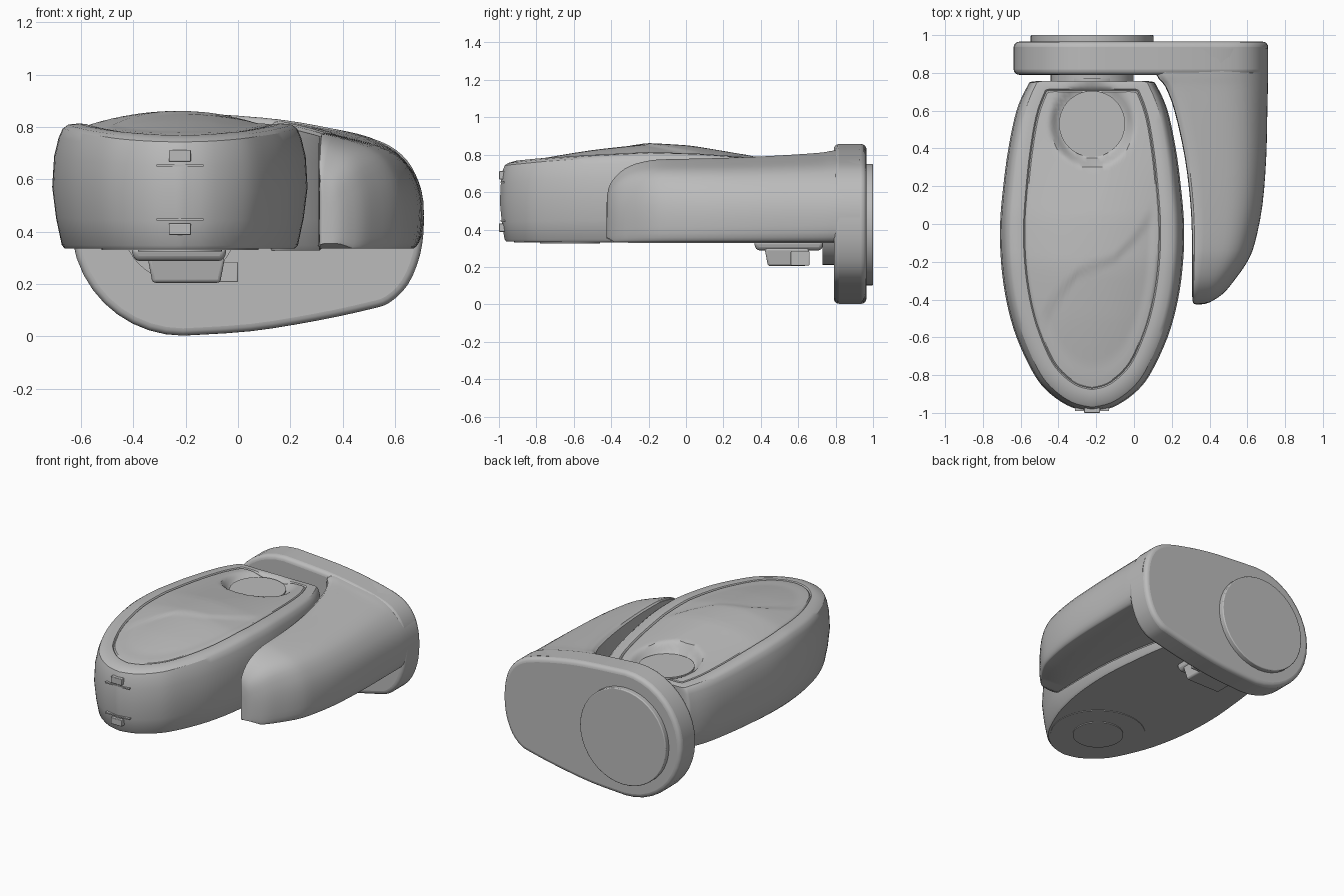
import bpy, bmesh, math

if "Cube" in bpy.data.objects:
    bpy.data.objects.remove(bpy.data.objects["Cube"])

CX = -0.222          # centre line of the pod
FLOOR = 0.335        # underside of pod and arm

grey = bpy.data.materials.new("plain_grey")
grey.diffuse_color = (0.5, 0.5, 0.5, 1)
grey.use_nodes = True
grey.node_tree.nodes["Principled BSDF"].inputs["Base Color"].default_value = grey.diffuse_color


def finish(name, bm, bevel=0, segments=3, angle=32):
    bmesh.ops.recalc_face_normals(bm, faces=bm.faces)
    me = bpy.data.meshes.new(name)
    bm.to_mesh(me)
    bm.free()
    me.materials.append(grey)
    ob = bpy.data.objects.new(name, me)
    bpy.context.collection.objects.link(ob)
    if bevel:
        mod = ob.modifiers.new("bevel", "BEVEL")
        mod.width, mod.segments, mod.limit_method = bevel, segments, "ANGLE"
        mod.angle_limit = math.radians(40)
    bpy.ops.object.select_all(action="DESELECT")
    ob.select_set(True)
    bpy.context.view_layer.objects.active = ob
    bpy.ops.object.shade_smooth_by_angle(angle=math.radians(angle))
    return ob


def loft(name, rings, **kw):
    """Skin closed rings of equal length and cap both ends."""
    bm = bmesh.new()
    vs = [[bm.verts.new(p) for p in r] for r in rings]
    n = len(vs[0])
    for a, b in zip(vs, vs[1:]):
        for i in range(n):
            j = (i + 1) % n
            bm.faces.new((a[i], a[j], b[j], b[i]))
    bm.faces.new(vs[0])
    bm.faces.new(vs[-1])
    return finish(name, bm, **kw)


def block(name, x0, x1, y0, y1, z0, z1, taper=0, bevel=0):
    def ring(z, t):
        return [(x0 + t, y0 + t, z), (x1 - t, y0 + t, z), (x1 - t, y1 - t, z), (x0 + t, y1 - t, z)]
    return loft(name, [ring(z0, taper), ring(z1, 0)], bevel=bevel)


def disc(name, x, c, r, a, b, axis, n=48, bevel=0):
    """Round plate from a to b along y or z."""
    def ring(d):
        pts = []
        for i in range(n):
            t = 2 * math.pi * i / n
            u, v = x + r * math.cos(t), c + r * math.sin(t)
            pts.append((u, d, v) if axis == "y" else (u, v, d))
        return pts
    return loft(name, [ring(a), ring(b)], bevel=bevel)


def lerp(table, t):
    if t <= table[0][0]:
        return table[0][1]
    for (a, u), (b, v) in zip(table, table[1:]):
        if t <= b:
            return u + (v - u) * (t - a) / (b - a)
    return table[-1][1]


def smooth(a, b, t):
    t = min(1, max(0, (t - a) / (b - a)))
    return t * t * (3 - 2 * t)


def spline(pts, k):
    out = []
    for i in range(len(pts) - 1):
        p0, p1, p2, p3 = pts[max(i - 1, 0)], pts[i], pts[i + 1], pts[min(i + 2, len(pts) - 1)]
        for s in range(k):
            t = s / k
            out.append(tuple(0.5 * (2 * b + (c - a) * t + (2 * a - 5 * b + 4 * c - d) * t * t
                                    + (3 * b - a - 3 * c + d) * t ** 3)
                             for a, b, c, d in zip(p0, p1, p2, p3)))
    return out + [pts[-1]]


# Pod plan outline: half width and y, mirrored about the centre line
half = spline([(0, .755), (.17, .755), (.31, .755), (.345, .725), (.40, .6), (.443, .4), (.47, .2),
               (.487, 0), (.482, -.2), (.455, -.4), (.40, -.6), (.305, -.8), (.22, -.9),
               (.11, -.97), (0, -.995)], 4)
outline = half + [(-x, y) for x, y in half[-2:0:-1]]

rim = [(-1, .755), (-.8, .775), (-.5, .795), (-.2, .81), (.05, .803), (.3, .785), (.76, .745)]
dome = [(-.9, .058), (-.27, .058), (0, .046), (.3, .022), (.7, 0)]
crease = [(-.5, -.55), (-.4, -.4), (-.3, -.28), (-.1, -.2), (0, -.1), (.1, .03)]
DIAL_Y, DIAL_Z = .53, .735


def lid_height(x, y, t):
    z = lerp(rim, y) + lerp(dome, y) * (1 - t * t)
    # wavy step across the lid
    z -= .009 * smooth(.05, -.01, y - lerp(crease, x)) * smooth(1, .85, t)
    # thumb scoop around the dial
    k = smooth(.235, .17, math.hypot(x - CX, y - DIAL_Y))
    return z + (min(z, DIAL_Z - .012) - z) * k


# Pod body: side wall, shoulder, groove, domed lid
rings = []
for f, sx, sy in [(0, .90, .965), (.03, .925, .975), (.25, .97, .99), (.5, 1, 1), (.75, .985, .995),
                  (.9, .95, .985), (.97, .92, .975), (1, .88, .955)]:
    rings.append([(CX + x * sx, y * (sy if y < 0 else 1), FLOOR + f * (lerp(rim, y) - FLOOR))
                  for x, y in outline])
for sx, sy, sb, dz in [(.80, .91, .97, .004), (.745, .882, .945, .002), (.73, .875, .935, -.007)]:
    rings.append([(CX + x * sx, y * (sy if y < 0 else sb),
                   lid_height(CX + x * sx, y * (sy if y < 0 else sb), 1) + dz) for x, y in outline])
STEPS = 30
for i in range(STEPS):
    t = 1 - i / STEPS
    ring = []
    for x, y in outline:
        px, py = CX + x * .715 * t, y * (.867 if y < 0 else .925) * t
        ring.append((px, py, lid_height(px, py, t)))
    rings.append(ring)
loft("pod_body", rings)
disc("thumb_dial", CX, DIAL_Y, .175, .68, DIAL_Z, "z")

# Front latches on the pod nose
for i, (z, s) in enumerate([(.69, -1), (.41, 1)]):
    block(f"latch_button_{i}", CX - .042, CX + .042, -1, -.94, z - .022, z + .022, bevel=.004)
    zl = z + s * .037
    block(f"latch_ledge_{i}", CX - .09, CX + .09, -.991, -.94, zl - .004, zl + .004)

# Underside plates and clip
disc("base_ring", CX, -.62, .30, .331, .34, "z")
disc("base_foot", CX, -.62, .16, .325, .34, "z")
block("clip_base", -.41, -.04, .36, .74, .288, .34, taper=.015, bevel=.02)
block("clip_body", -.345, -.05, .42, .66, .205, .30, taper=.018, bevel=.012)
block("clip_tab", -.08, 0, .56, .66, .207, .285, bevel=.005)

# Back plate: round on the left, tapering to a soft corner on the right
prof = [(-.21 + .427 * math.cos(math.radians(a)), .43 + .427 * math.sin(math.radians(a)))
        for a in range(90, 271, 9)]
prof += spline([(-.21, .003), (.05, .02), (.3, .06), (.5, .103), (.58, .13), (.65, .2), (.695, .31),
                (.71, .43), (.70, .55), (.665, .645), (.6, .715), (.5, .76), (.3, .806),
                (.1, .835), (-.21, .857)], 3)[1:-1]
loft("back_plate", [[(x, y, z) for x, z in prof] for y in (.79, .965)], bevel=.028, segments=4)
disc("wall_disc", CX, .425, .325, .95, 1.0, "y", 40, bevel=.006)
disc("pivot_disc", CX, .43, .22, .73, .80, "y", 40)
disc("pivot_neck", CX, .5, .16, .70, .77, "y", 32)

# Side arm: sections of y, inner x, outer x, top z
sections = spline([(-.425, .325, .36, .52), (-.415, .312, .40, .62), (-.37, .308, .47, .69),
                   (-.3, .308, .53, .74), (-.2, .308, .60, .768), (-.1, .308, .64, .776),
                   (.1, .30, .68, .78), (.35, .27, .70, .788), (.6, .215, .706, .802),
                   (.73, .165, .709, .812), (.79, .12, .71, .822), (.93, .10, .71, .83)], 3)
shape = spline([(.03, 0), (0, .03), (0, .5), (0, .92), (.02, .975), (.08, 1), (.3, .955), (.5, .91),
                (.66, .86), (.81, .77), (.93, .61), (.985, .45), (1, .28), (.985, .1), (.95, .02),
                (.92, 0)], 2)
arm = []
for y, xi, xo, zt in sections:
    lift = .02 * smooth(-.38, -.425, y)
    arm.append([(xi + u * (xo - xi), y, FLOOR + lift + h * (zt - FLOOR - lift)) for u, h in shape])
loft("side_arm", arm, angle=40)
